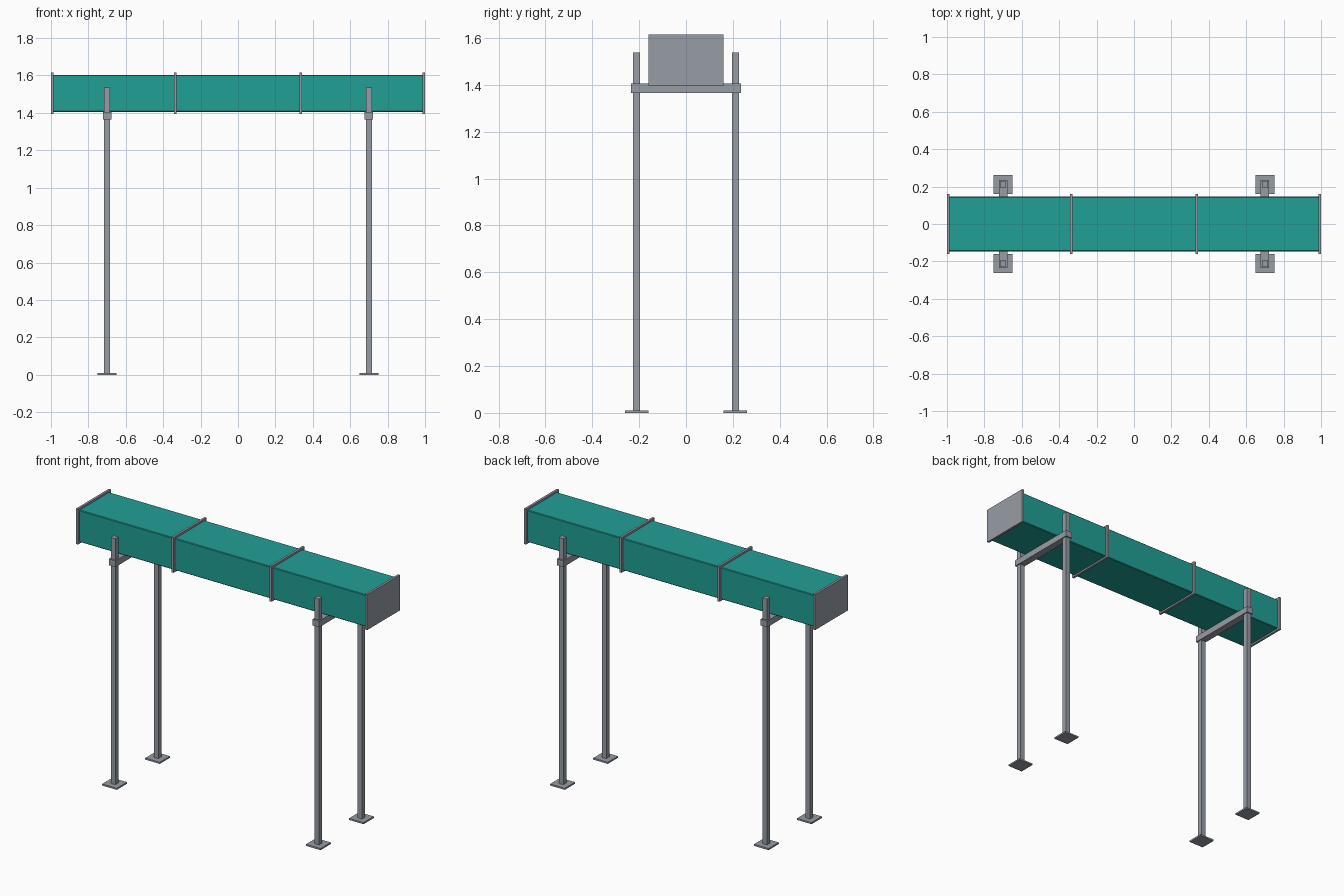
import bpy

if "Cube" in bpy.data.objects:
    bpy.data.objects.remove(bpy.data.objects["Cube"])


def material(name, rgb):
    m = bpy.data.materials.new(name)
    m.diffuse_color = (*rgb, 1)
    m.use_nodes = True
    m.node_tree.nodes["Principled BSDF"].inputs["Base Color"].default_value = m.diffuse_color
    return m


STEEL = material("grey steel", (0.31, 0.34, 0.38))
TEAL = material("teal paint", (0.015, 0.35, 0.30))


def box(name, x, y, z, mat, bevel=0):
    """Box from (min, max) ranges on each axis."""
    spans = (x, y, z)
    bpy.ops.mesh.primitive_cube_add(size=1, location=[(a + b) / 2 for a, b in spans])
    ob = bpy.context.object
    ob.name = name
    ob.scale = [b - a for a, b in spans]
    bpy.ops.object.transform_apply(location=False, rotation=False, scale=True)
    ob.data.materials.append(mat)
    if bevel:
        mod = ob.modifiers.new("edge", 'BEVEL')
        mod.width = bevel
        mod.segments = 1
    return ob


def around(c, half):
    return (c - half, c + half)


# Three duct sections between flanges
joints = (-0.993, -0.336, 0.336, 0.993)
for a, b in zip(joints, joints[1:]):
    box("duct_section", (a, b), (-0.147, 0.147), (1.405, 1.603), TEAL, 0.004)

# Joint flanges; the outer two close the ends
for i, x in enumerate(joints):
    name = "end_cap" if i in (0, 3) else "joint_flange"
    box(name, around(x, 0.007), (-0.161, 0.161), (1.395, 1.615), STEEL)

# Support frames: two posts with feet and one crossbar each
for x in (-0.7, 0.7):
    box("crossbar", around(x, 0.0225), (-0.235, 0.235), (1.366, 1.405), STEEL)
    for y in (-0.211, 0.211):
        box("post", around(x, 0.0155), around(y, 0.0155), (0.01, 1.537), STEEL)
        box("foot_plate", around(x, 0.05), around(y, 0.05), (0, 0.01), STEEL)
